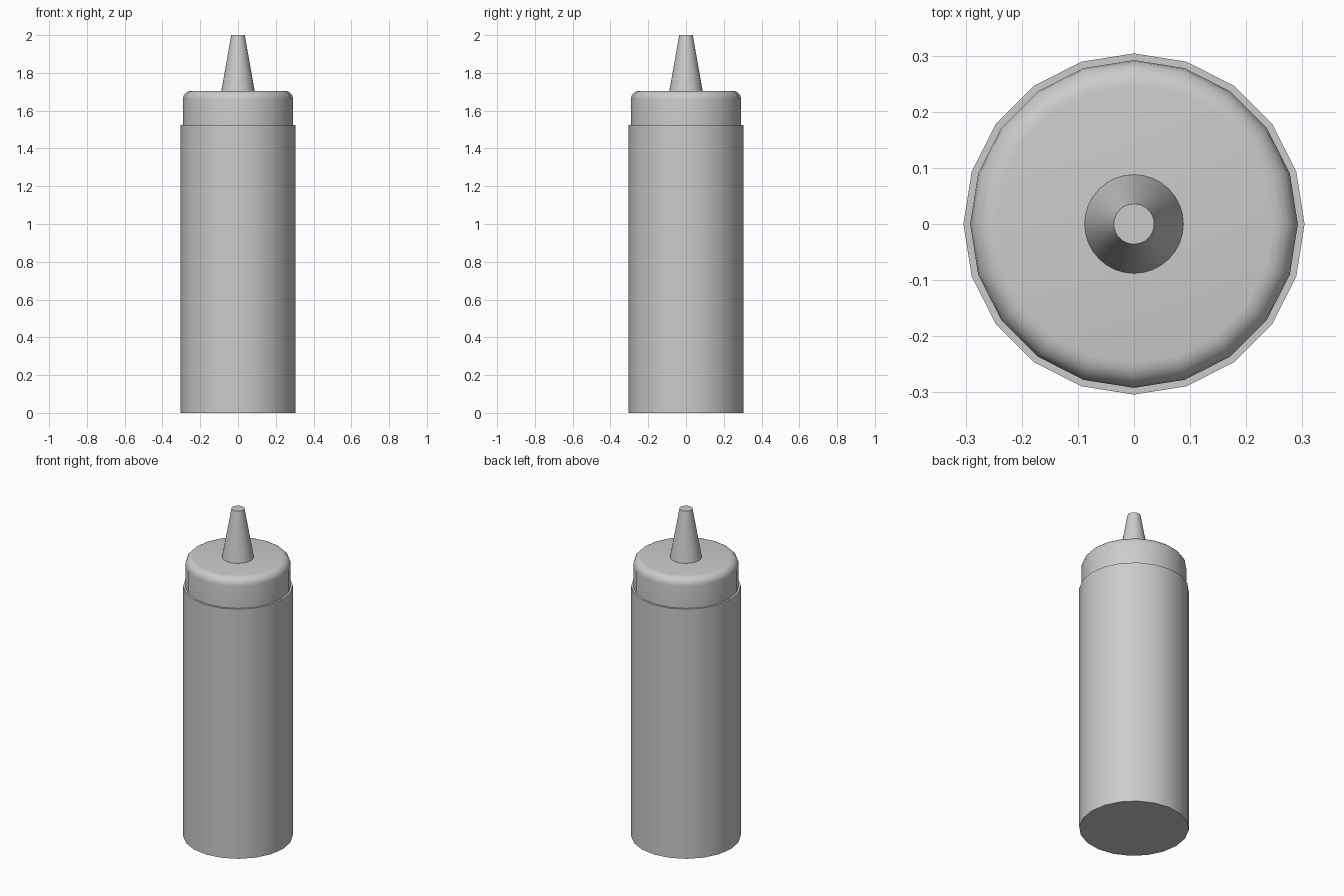
import bpy, bmesh
from math import sin, cos, pi, radians

if "Cube" in bpy.data.objects:
    bpy.data.objects.remove(bpy.data.objects["Cube"])


def lathe(name, profile, sides):
    """Spin a (radius, height) profile around z and close both ends."""
    bm = bmesh.new()
    rings = [[bm.verts.new((r * cos(2 * pi * i / sides), r * sin(2 * pi * i / sides), z))
              for i in range(sides)] for r, z in profile]
    for low, high in zip(rings, rings[1:]):
        for i in range(sides):
            j = (i + 1) % sides
            bm.faces.new((low[i], low[j], high[j], high[i]))
    bm.faces.new(rings[0][::-1])
    bm.faces.new(rings[-1])
    mesh = bpy.data.meshes.new(name)
    bm.to_mesh(mesh)
    bm.free()
    obj = bpy.data.objects.new(name, mesh)
    bpy.context.collection.objects.link(obj)
    bpy.ops.object.select_all(action='DESELECT')
    obj.select_set(True)
    bpy.context.view_layer.objects.active = obj
    bpy.ops.object.shade_smooth_by_angle(angle=radians(30))
    return obj


# Bottle body
lathe("bottle_body", [(0.304, 0), (0.304, 1.525)], 20)

# Cap with rounded top edge
R, TOP, B, STEPS = 0.292, 1.705, 0.045, 5
rounding = [(R - B + B * cos(pi / 2 * k / STEPS), TOP - B + B * sin(pi / 2 * k / STEPS))
            for k in range(STEPS + 1)]
lathe("cap", [(R, 1.525)] + rounding, 20)

# Tapered nozzle
lathe("nozzle", [(0.088, TOP), (0.036, 2.0)], 32)
